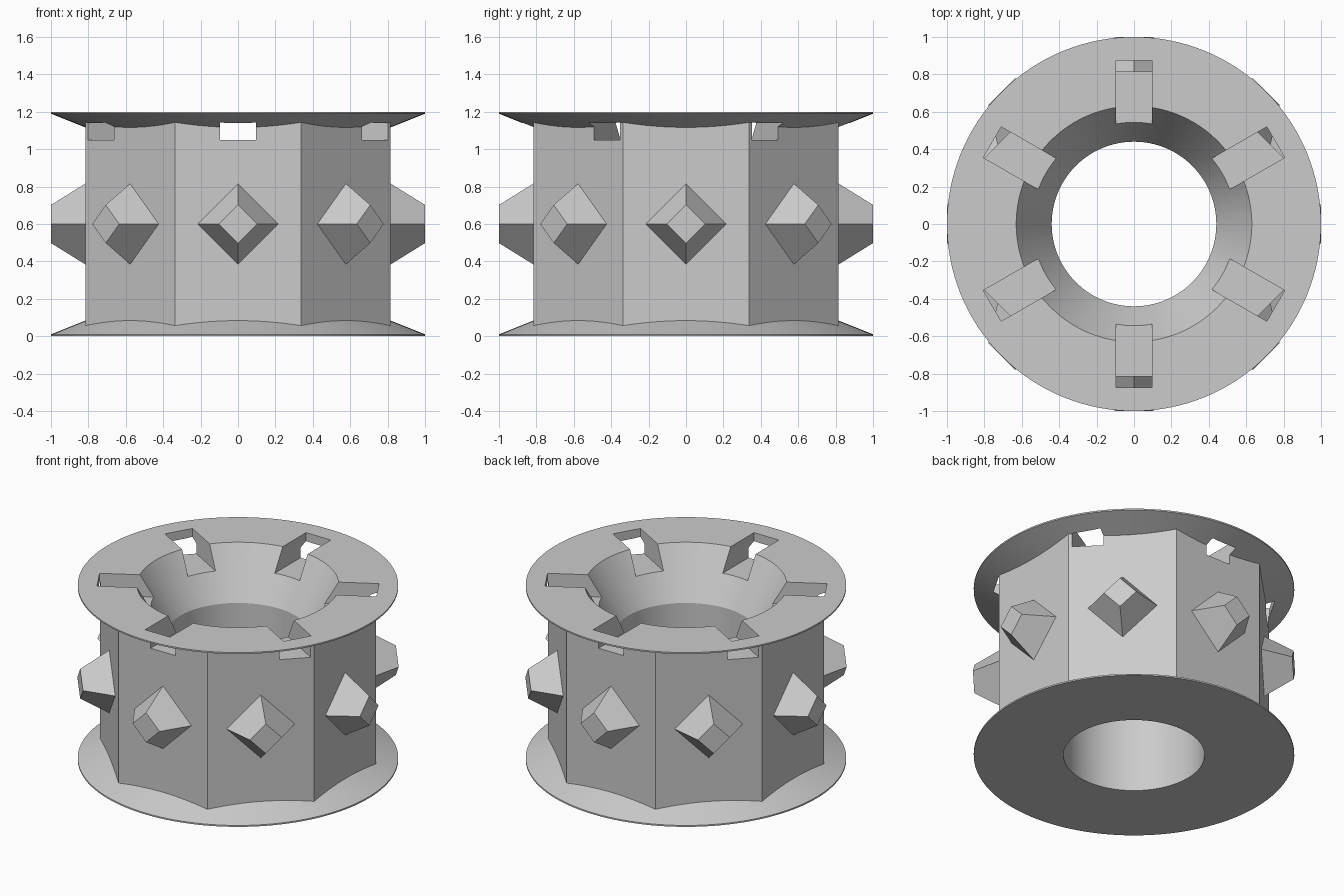
import bpy, bmesh, math
from mathutils import Matrix

old = bpy.data.objects.get("Cube")
if old:
    bpy.data.objects.remove(old, do_unlink=True)

grey = bpy.data.materials.new("plain grey")
grey.use_nodes = True
colour = (0.6, 0.6, 0.6, 1)
grey.diffuse_color = colour
grey.node_tree.nodes["Principled BSDF"].inputs["Base Color"].default_value = colour

APOTHEM, HEIGHT, BORE = 0.816, 1.2, 0.44


def add_object(name, bm):
    bmesh.ops.recalc_face_normals(bm, faces=bm.faces)
    mesh = bpy.data.meshes.new(name)
    bm.to_mesh(mesh)
    bm.free()
    mesh.materials.append(grey)
    ob = bpy.data.objects.new(name, mesh)
    bpy.context.collection.objects.link(ob)
    return ob


def lathe(name, profile, steps=128):
    """Closed solid turned around z; the profile starts and ends on the axis."""
    bm = bmesh.new()
    verts = [bm.verts.new((r, 0, z)) for r, z in profile]
    edges = [bm.edges.new(pair) for pair in zip(verts, verts[1:])]
    bmesh.ops.spin(bm, geom=verts + edges, cent=(0, 0, 0), axis=(0, 0, 1),
                   angle=math.tau, steps=steps, use_merge=True)
    bmesh.ops.remove_doubles(bm, verts=bm.verts, dist=1e-5)
    return add_object(name, bm)


def boolean(target, tool, operation):
    mod = target.modifiers.new(operation, 'BOOLEAN')
    mod.operation, mod.object, mod.solver = operation, tool, 'EXACT'
    tool.hide_render = True
    bpy.context.view_layer.objects.active = target
    bpy.ops.object.modifier_apply(modifier=mod.name)
    bpy.data.objects.remove(tool, do_unlink=True)


# Octagonal drum with a flat side to the front
bm = bmesh.new()
corner = APOTHEM / math.cos(math.pi / 8)
bmesh.ops.create_cone(bm, cap_ends=True, segments=8, radius1=corner, radius2=corner,
                      depth=HEIGHT - 0.06,
                      matrix=Matrix.Translation((0, 0, HEIGHT / 2))
                      @ Matrix.Rotation(math.pi / 8, 4, 'Z'))
drum = add_object("flanged_drum", bm)

# Two thin-edged flanges joined by a core
half = [(0, 0), (1, 0), (1, 0.01), (0.7, 0.13)]
flanges = lathe("flanges", half + [(r, HEIGHT - z) for r, z in reversed(half)])
boolean(drum, flanges, 'UNION')

# Straight bore that opens into a funnel at the top
bore = lathe("bore_cutter", [(0, -0.1), (BORE, -0.1), (BORE, 0.87),
                             (0.63, HEIGHT), (0.69, 1.3), (0, 1.3)])
boolean(drum, bore, 'DIFFERENCE')

# Six radial slots through the top flange
bm = bmesh.new()
for i in range(6):
    place = (Matrix.Rotation(math.radians(30 + 60 * i), 4, 'Z')
             @ Matrix.Translation((0.5875, 0, 1.2))
             @ Matrix.Diagonal((0.575, 0.19, 0.3, 1)))
    bmesh.ops.create_cube(bm, size=1, matrix=place)
boolean(drum, add_object("slot_cutter", bm), 'DIFFERENCE')

bpy.ops.object.select_all(action='DESELECT')
drum.select_set(True)
bpy.context.view_layer.objects.active = drum
bpy.ops.object.shade_smooth_by_angle(angle=math.radians(15))

# One blunt diamond stud on each side of the drum
for i in range(8):
    bm = bmesh.new()
    place = (Matrix.Rotation(math.tau * i / 8, 4, 'Z')
             @ Matrix.Translation((0.9, 0, 0.6))
             @ Matrix.Rotation(math.pi / 2, 4, 'Y'))
    bmesh.ops.create_cone(bm, cap_ends=True, segments=4, radius1=0.226, radius2=0.102,
                          depth=0.2, matrix=place)
    add_object(f"stud_{i + 1}", bm)
